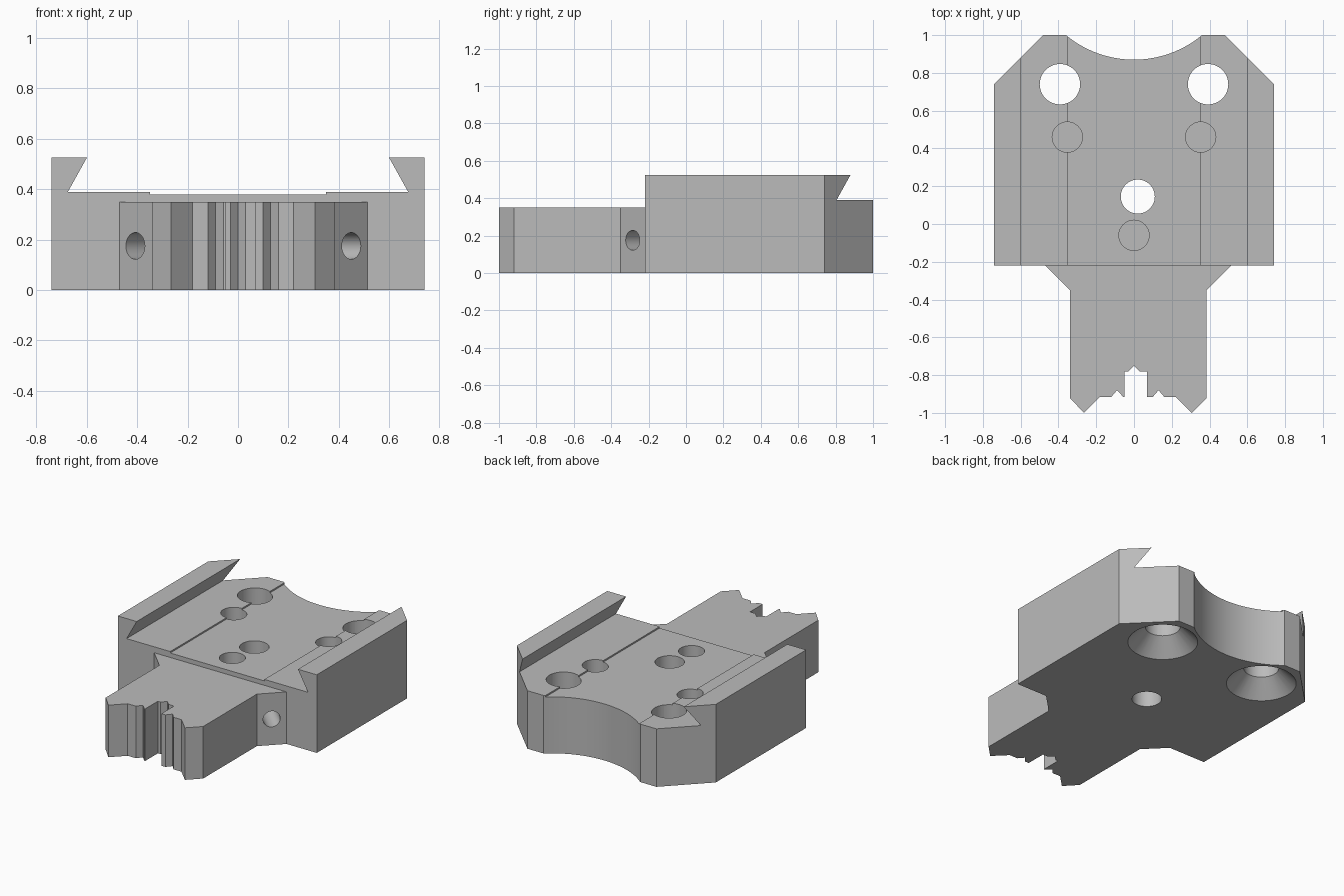
import bpy, bmesh, math
from mathutils import Matrix, Vector

cube = bpy.data.objects.get("Cube")
if cube:
    bpy.data.objects.remove(cube, do_unlink=True)

grey = bpy.data.materials.new("machined grey")
grey.use_nodes = True
grey.diffuse_color = (0.5, 0.5, 0.5, 1)
grey.node_tree.nodes["Principled BSDF"].inputs["Base Color"].default_value = (0.5, 0.5, 0.5, 1)


def finish(name, bm):
    bmesh.ops.recalc_face_normals(bm, faces=bm.faces)
    mesh = bpy.data.meshes.new(name)
    bm.to_mesh(mesh)
    bm.free()
    obj = bpy.data.objects.new(name, mesh)
    mesh.materials.append(grey)
    bpy.context.collection.objects.link(obj)
    return obj


def prism(name, points, sweep):
    """Extrude a closed 3D outline along the sweep vector."""
    bm = bmesh.new()
    face = bm.faces.new([bm.verts.new(p) for p in points])
    out = bmesh.ops.extrude_face_region(bm, geom=[face], use_keep_orig=True)
    verts = [g for g in out["geom"] if isinstance(g, bmesh.types.BMVert)]
    bmesh.ops.translate(bm, verts=verts, vec=sweep)
    return finish(name, bm)


def drill(name, start, end, r1, r2=None):
    """Round cutter between two points, tapered if r2 is given."""
    start, end = Vector(start), Vector(end)
    axis = end - start
    turn = axis.to_track_quat('Z', 'Y').to_matrix().to_4x4()
    bm = bmesh.new()
    bmesh.ops.create_cone(bm, cap_ends=True, segments=48, radius1=r1,
                          radius2=r1 if r2 is None else r2, depth=axis.length,
                          matrix=Matrix.Translation((start + end) / 2) @ turn)
    return finish(name, bm)


# Plan outline: toothed tongue, then block with chamfers and a rear scoop
TONGUE = [(-0.47, -0.22), (-0.34, -0.35), (-0.34, -0.92), (-0.265, -1), (-0.18, -0.915),
          (-0.12, -0.915), (-0.09, -0.88), (-0.057, -0.915), (-0.05, -0.915), (-0.05, -0.78),
          (-0.03, -0.78), (0, -0.75), (0.03, -0.78), (0.07, -0.78), (0.07, -0.915),
          (0.1, -0.915), (0.13, -0.88), (0.16, -0.915), (0.22, -0.915), (0.305, -1),
          (0.385, -0.92), (0.385, -0.35), (0.515, -0.22)]
half, sag = 0.36, 0.13
R = (half ** 2 + sag ** 2) / (2 * sag)
sweep = math.asin(half / R)
scoop = []
for i in range(33):
    a = sweep * (1 - i / 16)
    scoop.append((R * math.sin(a), 1 - sag + R - R * math.cos(a)))
outline = TONGUE + [(0.74, -0.22), (0.74, 0.74), (0.48, 1)] + scoop
outline += [(-0.48, 1), (-0.74, 0.74), (-0.74, -0.22)]
block = prism("mounting_block", [(x, y, 0) for x, y in outline], (0, 0, 0.525))

# Step that lowers the tongue
cutters = [prism("tongue_step_cutter",
                 [(-1, -1.1, 0.35), (1, -1.1, 0.35), (1, -0.22, 0.35), (-1, -0.22, 0.35)],
                 (0, 0, 0.4))]

# Dovetail channel with a shallow central relief
side = [(0.35, 0.38), (0.35, 0.39), (0.675, 0.39), (0.6, 0.525), (0.572, 0.575)]
channel = side + [(-x, z) for x, z in reversed(side)]
cutters.append(prism("dovetail_cutter", [(x, -1.2, z) for x, z in channel], (0, 2.4, 0)))

# Countersunk through holes, blind holes and cross-drilled screw holes
for s in (-1, 1):
    x = s * 0.392
    cutters.append(drill("bolt_hole_cutter", (x, 0.74, -0.1), (x, 0.74, 0.7), 0.107))
    cutters.append(drill("countersink_cutter", (x, 0.74, -0.02), (x, 0.74, 0.126), 0.233, 0.087))
    cutters.append(drill("pin_hole_cutter", (s * 0.353, 0.46, 0.23), (s * 0.353, 0.46, 0.7), 0.08))
    cutters.append(drill("screw_hole_cutter", (0.02 + s * 0.53, -0.385, 0.175),
                         (0.02, 0.145, 0.175), 0.053))
cutters.append(drill("front_pin_hole_cutter", (0, -0.06, 0.23), (0, -0.06, 0.7), 0.08))
cutters.append(drill("centre_hole_cutter", (0.02, 0.145, -0.1), (0.02, 0.145, 0.7), 0.09))

# Cut the block, then discard the cutters
bpy.ops.object.select_all(action='DESELECT')
block.select_set(True)
bpy.context.view_layer.objects.active = block
for cutter in cutters:
    cutter.hide_render = True
    mod = block.modifiers.new(cutter.name, 'BOOLEAN')
    mod.operation = 'DIFFERENCE'
    mod.solver = 'EXACT'
    mod.object = cutter
    bpy.ops.object.modifier_apply(modifier=mod.name)
    bpy.data.objects.remove(cutter, do_unlink=True)

bpy.ops.object.shade_smooth_by_angle(angle=math.radians(25))
